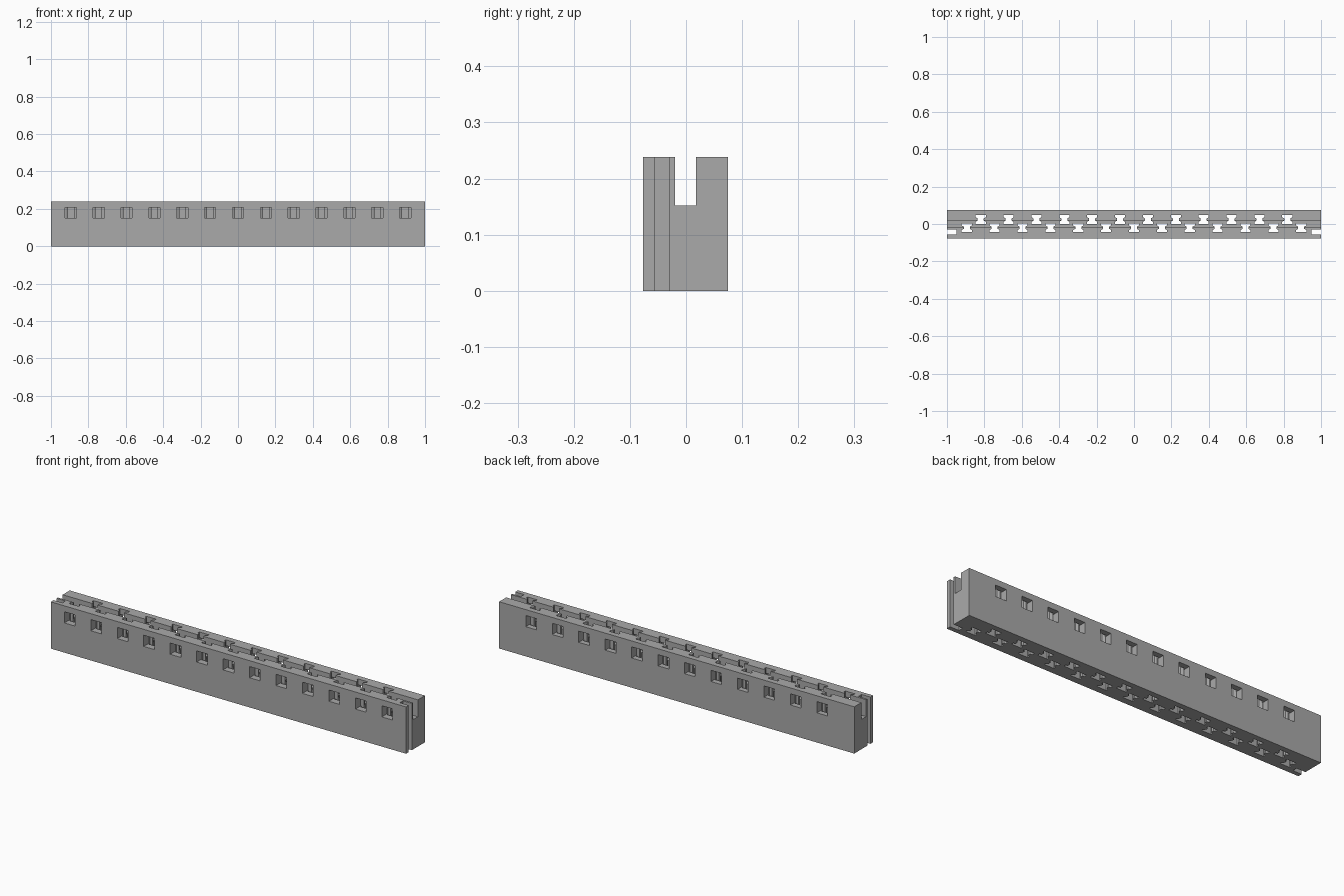
import bpy, bmesh

cube = bpy.data.objects.get("Cube")
if cube:
    bpy.data.objects.remove(cube, do_unlink=True)

grey = bpy.data.materials.new("mid grey")
grey.use_nodes = True
colour = (0.4, 0.4, 0.4, 1)
grey.diffuse_color = colour
grey.node_tree.nodes["Principled BSDF"].inputs["Base Color"].default_value = colour


def add_prism(bm, outline, z0, z1):
    """Extrude a plan outline (x, y) from z0 to z1."""
    face = bm.faces.new([bm.verts.new((x, y, z0)) for x, y in outline])
    out = bmesh.ops.extrude_face_region(bm, geom=[face])
    for item in out["geom"]:
        if isinstance(item, bmesh.types.BMVert):
            item.co.z = z1


def add_box(bm, x0, x1, y0, y1, z0, z1):
    add_prism(bm, [(x0, y0), (x1, y0), (x1, y1), (x0, y1)], z0, z1)


def finish(bm, name):
    bmesh.ops.recalc_face_normals(bm, faces=bm.faces[:])
    mesh = bpy.data.meshes.new(name)
    bm.to_mesh(mesh)
    bm.free()
    mesh.materials.append(grey)
    obj = bpy.data.objects.new(name, mesh)
    bpy.context.collection.objects.link(obj)
    return obj


FRONT, BACK, TOP = -0.077, 0.075, 0.238
PITCH = 0.149
front_xs = [(i - 6) * PITCH for i in range(13)]
back_xs = [(i - 5.5) * PITCH for i in range(12)]

# Solid beam
bm = bmesh.new()
add_box(bm, -1, 1, FRONT, BACK, 0, TOP)
beam = finish(bm, "beam")

# Long channel along the top
bm = bmesh.new()
add_box(bm, -1.1, 1.1, -0.02, 0.018, 0.152, 0.3)
cutters = [finish(bm, "channel_cutter")]

# Waisted vertical shafts in two staggered rows
bm = bmesh.new()
side = [(0.027, -0.023), (0.027, -0.012), (0.016, -0.006),
        (0.016, 0.006), (0.027, 0.012), (0.027, 0.023)]
outline = side + [(-x, y) for x, y in reversed(side)]
for xs, yc in ((front_xs, -0.02), (back_xs, 0.024)):
    for xc in xs:
        add_prism(bm, [(xc + x, yc + y) for x, y in outline], -0.1, 0.3)
cutters.append(finish(bm, "shaft_cutter"))

# Windows from the outer faces into the shafts
bm = bmesh.new()
for x in front_xs:
    add_box(bm, x - 0.03, x + 0.03, -0.1, -0.034, 0.151, 0.208)
for x in back_xs:
    add_box(bm, x - 0.03, x + 0.03, 0.038, 0.1, 0.151, 0.208)
cutters.append(finish(bm, "window_cutter"))

# Upright slots in both ends
bm = bmesh.new()
for s in (-1, 1):
    x0, x1 = sorted((s * 0.95, s * 1.1))
    add_box(bm, x0, x1, -0.055, -0.03, -0.1, 0.3)
cutters.append(finish(bm, "end_slot_cutter"))

for cutter in cutters:
    cutter.hide_render = True
    cutter.hide_viewport = True
    cutter.display_type = 'WIRE'
    mod = beam.modifiers.new(cutter.name, 'BOOLEAN')
    mod.operation = 'DIFFERENCE'
    mod.solver = 'EXACT'
    mod.object = cutter
